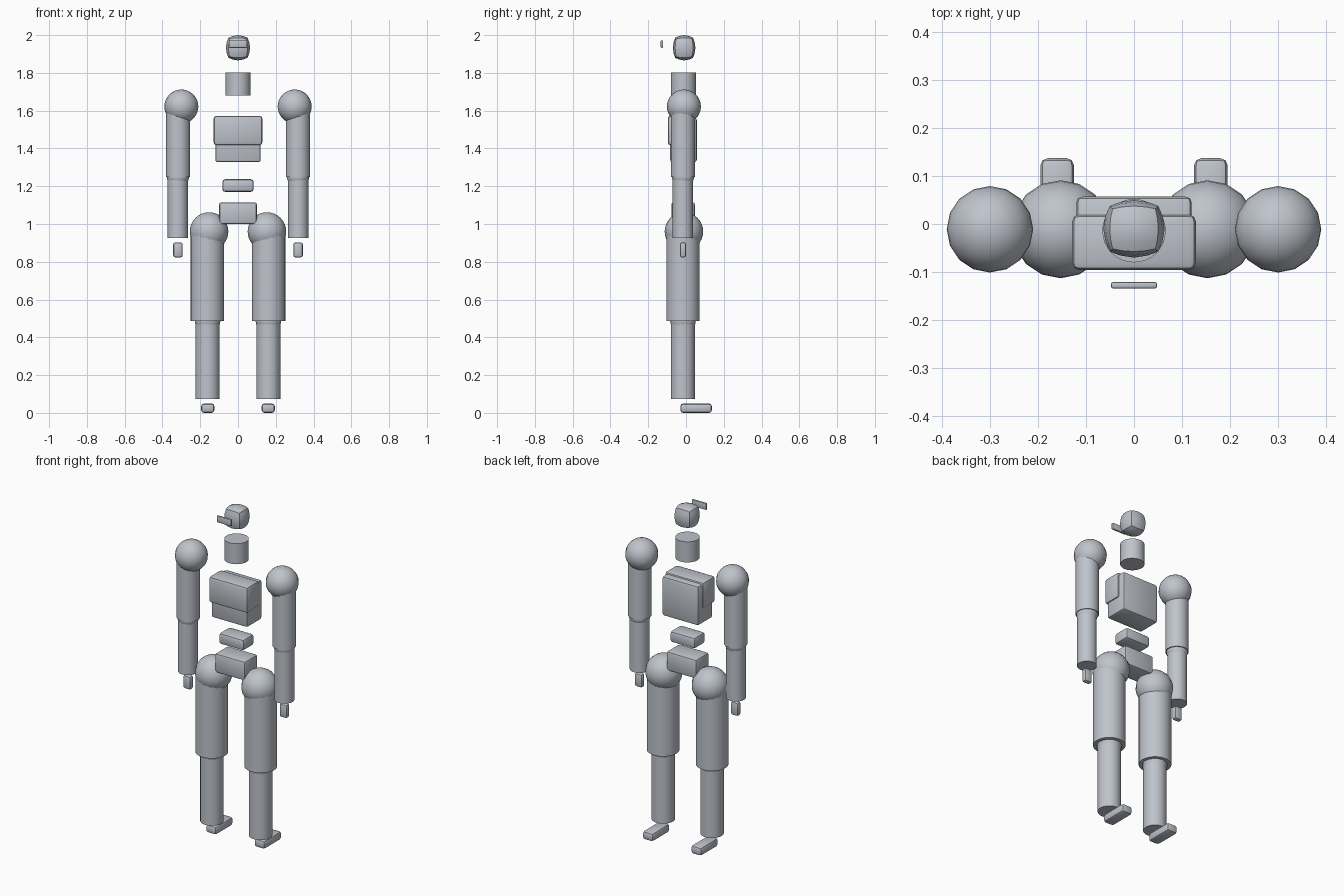
import bpy
import bmesh
import math
from mathutils import Matrix, Vector

if "Cube" in bpy.data.objects:
    bpy.data.objects.remove(bpy.data.objects["Cube"])

grey = bpy.data.materials.new("blue grey")
grey.diffuse_color = (0.52, 0.55, 0.60, 1)
grey.use_nodes = True
grey.node_tree.nodes["Principled BSDF"].inputs["Base Color"].default_value = grey.diffuse_color


def finish(name, bm, angle=35):
    mesh = bpy.data.meshes.new(name)
    bm.to_mesh(mesh)
    bm.free()
    ob = bpy.data.objects.new(name, mesh)
    bpy.context.collection.objects.link(ob)
    mesh.materials.append(grey)
    bpy.ops.object.select_all(action='DESELECT')
    ob.select_set(True)
    bpy.context.view_layer.objects.active = ob
    bpy.ops.object.shade_smooth_by_angle(angle=math.radians(angle))
    return ob


def box(name, x, y, z, bevel):
    """Rounded box from (min, max) ranges."""
    bm = bmesh.new()
    centre = [(a + b) / 2 for a, b in (x, y, z)]
    size = [b - a for a, b in (x, y, z)]
    bmesh.ops.create_cube(bm, size=1)
    bmesh.ops.scale(bm, vec=size, verts=bm.verts)
    bmesh.ops.translate(bm, vec=centre, verts=bm.verts)
    bmesh.ops.bevel(bm, geom=bm.edges[:], offset=bevel, segments=2,
                    profile=0.5, affect='EDGES')
    return finish(name, bm)


def tube(name, x, y, z0, z1, r):
    bm = bmesh.new()
    bmesh.ops.create_cone(bm, cap_ends=True, segments=32, radius1=r,
                          radius2=r, depth=z1 - z0,
                          matrix=Matrix.Translation((x, y, (z0 + z1) / 2)))
    return finish(name, bm)


def ball(name, x, y, z, r):
    bm = bmesh.new()
    bmesh.ops.create_uvsphere(bm, u_segments=16, v_segments=16, radius=r,
                              matrix=Matrix.Translation((x, y, z)))
    return finish(name, bm)


# Head: cube swollen towards a sphere
bm = bmesh.new()
bmesh.ops.create_cube(bm, size=2)
bmesh.ops.subdivide_edges(bm, edges=bm.edges[:], cuts=3, use_grid_fill=True)
for v in bm.verts:
    v.co = v.co.lerp(v.co.normalized(), 0.72)
    v.co = Vector((v.co.x * 0.064, v.co.y * 0.06 - 0.01,
                   v.co.z * 0.067 + 1.933))
finish("head", bm, 28)

# Floating visor and neck
box("visor", (-0.048, 0.048), (-0.134, -0.121), (1.933, 1.972), 0.004)
tube("neck", 0, -0.014, 1.68, 1.803, 0.066)

# Torso
box("chest_plate", (-0.129, 0.129), (-0.096, 0.02), (1.417, 1.573), 0.015)
box("torso", (-0.12, 0.12), (-0.084, 0.057), (1.327, 1.562), 0.012)
box("waist", (-0.083, 0.083), (-0.067, 0.037), (1.17, 1.237), 0.015)
box("pelvis", (-0.1, 0.1), (-0.078, 0.047), (1.0, 1.115), 0.013)

# Limbs
for side, s in (("left", 1), ("right", -1)):
    ball(side + "_shoulder", s * 0.3, -0.011, 1.622, 0.09)
    tube(side + "_upper_arm", s * 0.317, -0.016, 1.25, 1.61, 0.0635)
    ball(side + "_elbow", s * 0.318, -0.016, 1.252, 0.059)
    tube(side + "_forearm", s * 0.319, -0.017, 0.927, 1.25, 0.0535)
    xs = sorted((s * 0.293, s * 0.343))
    box(side + "_hand", xs, (-0.032, 0.0), (0.823, 0.903), 0.011)

    ball(side + "_hip", s * 0.153, -0.011, 0.96, 0.102)
    tube(side + "_thigh", s * 0.162, -0.016, 0.487, 0.955, 0.0885)
    ball(side + "_knee", s * 0.161, -0.016, 0.49, 0.068)
    tube(side + "_shin", s * 0.161, -0.016, 0.074, 0.487, 0.0635)
    xs = sorted((s * 0.125, s * 0.195))
    box(side + "_foot", xs, (-0.03, 0.137), (0.0, 0.05), 0.015)
